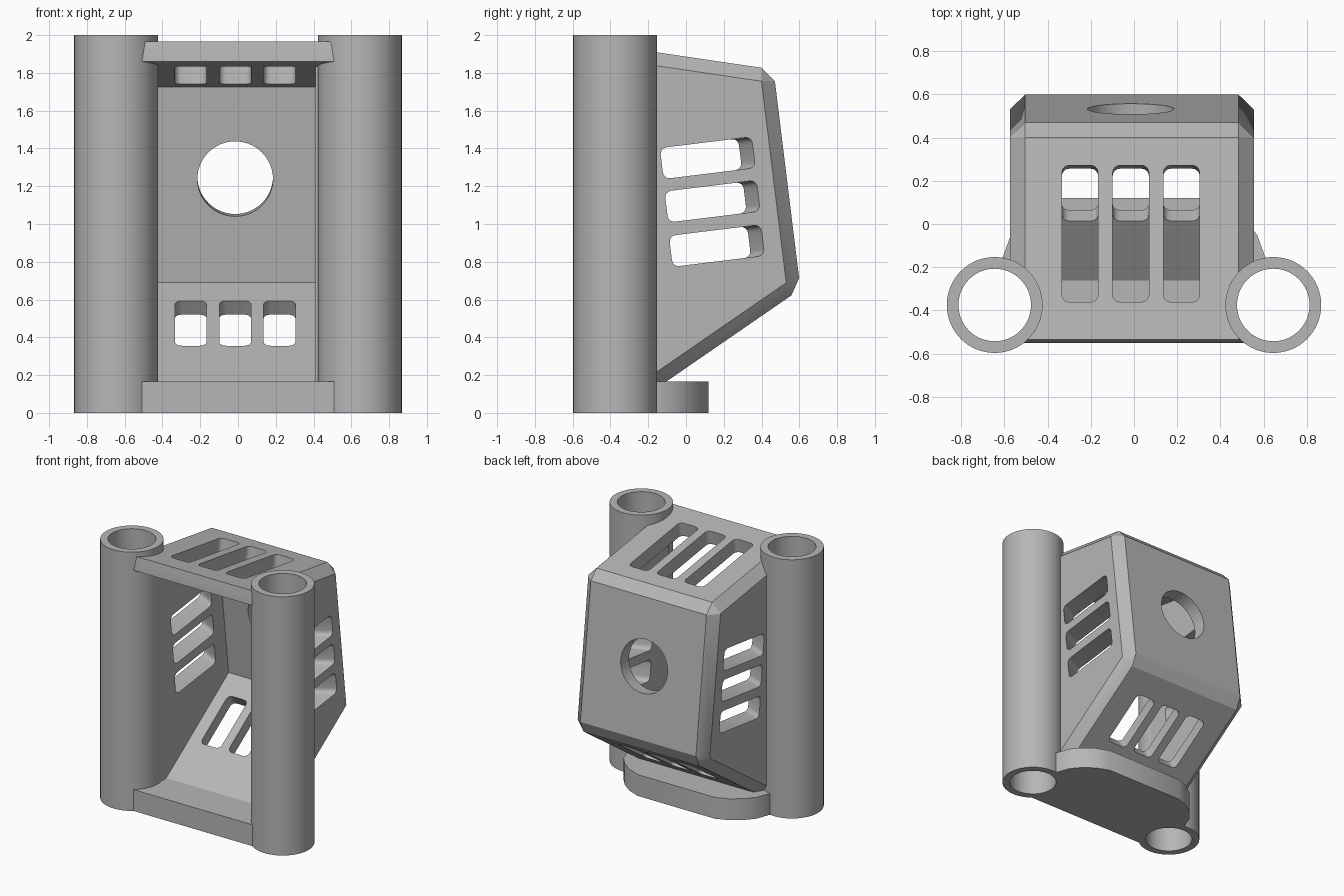
import bpy, bmesh
from math import atan, pi
from mathutils import Matrix, Vector

cube = bpy.data.objects.get("Cube")
if cube:
    bpy.data.objects.remove(cube, do_unlink=True)

MID = -0.01            # hood centre line
TUBE_X, TUBE_Y = 0.645, -0.375
TUBE_R, BORE_R = 0.222, 0.168
ROOF, BACK, RAMP = -0.148, 0.123, 0.687   # slopes of the hood walls

grey = bpy.data.materials.new("plain grey")
grey.use_nodes = True
tone = (0.47, 0.47, 0.47, 1)
grey.diffuse_color = tone
grey.node_tree.nodes["Principled BSDF"].inputs["Base Color"].default_value = tone


def finish(name, bm):
    bmesh.ops.recalc_face_normals(bm, faces=bm.faces)
    mesh = bpy.data.meshes.new(name)
    bm.to_mesh(mesh)
    bm.free()
    mesh.materials.append(grey)
    obj = bpy.data.objects.new(name, mesh)
    bpy.context.collection.objects.link(obj)
    return obj


def prism(points, direction):
    """Extrude a closed outline of 3D points along a direction."""
    bm = bmesh.new()
    face = bm.faces.new([bm.verts.new(p) for p in points])
    moved = bmesh.ops.extrude_face_region(bm, geom=[face])["geom"]
    bmesh.ops.translate(bm, vec=direction,
                        verts=[v for v in moved if isinstance(v, bmesh.types.BMVert)])
    bmesh.ops.recalc_face_normals(bm, faces=bm.faces)
    return bm


def side_prism(profile, half):
    return prism([(MID - half, y, z) for y, z in profile], (2 * half, 0, 0))


def cylinder(radius, depth, matrix, sides=64):
    bm = bmesh.new()
    bmesh.ops.create_cone(bm, cap_ends=True, segments=sides, radius1=radius,
                          radius2=radius, depth=depth, matrix=matrix)
    return bm


def slot(length_x, length_y, depth, matrix, radius=0.035):
    """Box with rounded corners, cutting along its local z."""
    bm = bmesh.new()
    bmesh.ops.create_cube(bm, size=1, matrix=Matrix.Diagonal((length_x, length_y, depth, 1)))
    upright = [e for e in bm.edges
               if abs(e.verts[0].co.z - e.verts[1].co.z) > depth / 2]
    bmesh.ops.bevel(bm, geom=upright, offset=radius, segments=4, profile=0.5, affect='EDGES')
    bmesh.ops.transform(bm, matrix=matrix, verts=bm.verts)
    return bm


def cut(obj, bm):
    cutter = finish("cutter", bm)
    cutter.hide_render = True
    mod = obj.modifiers.new("cut", 'BOOLEAN')
    mod.operation, mod.solver, mod.object = 'DIFFERENCE', 'EXACT', cutter
    bpy.context.view_layer.objects.active = obj
    bpy.ops.object.modifier_apply(modifier=mod.name)
    bpy.data.objects.remove(cutter, do_unlink=True)


def smooth(obj):
    bpy.ops.object.select_all(action='DESELECT')
    obj.select_set(True)
    bpy.context.view_layer.objects.active = obj
    bpy.ops.object.shade_smooth_by_angle(angle=pi / 7)


def at(x, y, z):
    return Matrix.Translation((x, y, z))


# Hood: chamfered outer shell
outer = side_prism([(-0.535, 1.965), (0.463, 1.818), (0.606, 0.655),
                    (-0.2, 0.1), (-0.55, 0.1), (-0.55, 1.86)], 0.565)
edges = [e for e in outer.edges
         if max(v.co.y for v in e.verts) > 0.4 or
         (min(v.co.z for v in e.verts) > 1.9 and abs(e.verts[0].co.x - e.verts[1].co.x) < 0.1)]
bmesh.ops.bevel(outer, geom=edges, offset=0.1, offset_type='WIDTH', segments=1,
                profile=0.5, affect='EDGES')
hood = finish("hood", outer)

# Hollow inside, and side walls that stop inside the tubes
cut(hood, side_prism([(-0.7, 1.882), (0.37, 1.724), (0.5, 0.69),
                      (-0.27, 0.16), (-0.7, 0.16)], 0.42))
cut(hood, side_prism([(-0.7, 1.882), (TUBE_Y, 1.834), (TUBE_Y, 0), (-0.7, 0)], 0.8))
for s in (-1, 1):
    cut(hood, cylinder(0.2, 3, at(s * TUBE_X, TUBE_Y, 1)))

# Roof and ramp slots
for x in (-0.25, -0.015, 0.22):
    cut(hood, slot(0.168, 0.64, 0.4,
                   at(x, -0.045, 1.89) @ Matrix.Rotation(atan(ROOF), 4, 'X')))
    cut(hood, slot(0.168, 0.42, 0.3,
                   at(x, 0.19, 0.47) @ Matrix.Rotation(atan(RAMP), 4, 'X')))

# Slanted side slots, angled towards the front as they go in
along = Vector((0, 1, BACK)).normalized()
across = Vector((0, -BACK, 1)).normalized()
for s in (-1, 1):
    through = Vector((s, 0, 0)) + along * 0.5
    for y, z in ((0.115, 1.35), (0.14, 1.12), (0.163, 0.885)):
        frame = Matrix((along, across, through)).transposed().to_4x4()
        cut(hood, slot(0.49, 0.165, 0.5, at(MID + s * 0.565, y, z) @ frame))

# Round hole in the back
cut(hood, cylinder(0.2, 0.4, at(-0.015, 0.48, 1.245) @
                   Matrix.Rotation(atan(BACK) - pi / 2, 4, 'X')))
smooth(hood)

# Base plate with rounded back corners
half = [(0.51, -0.55), (0.6, -0.4), (0.61, -0.16), (0.57, -0.05), (0.51, 0.02),
        (0.43, 0.08), (0.33, 0.12)]
outline = half + [(-x, y) for x, y in reversed(half)]
base = finish("base_plate", prism([(x, y, 0) for x, y in outline], (0, 0, 0.165)))
for s in (-1, 1):
    cut(base, cylinder(0.2, 3, at(s * TUBE_X, TUBE_Y, 1)))
smooth(base)

# Mounting tubes
for s, side in ((-1, "right"), (1, "left")):
    tube = finish(side + "_tube", cylinder(TUBE_R, 2, at(s * TUBE_X, TUBE_Y, 1)))
    cut(tube, cylinder(BORE_R, 3, at(s * TUBE_X, TUBE_Y, 1)))
    smooth(tube)
